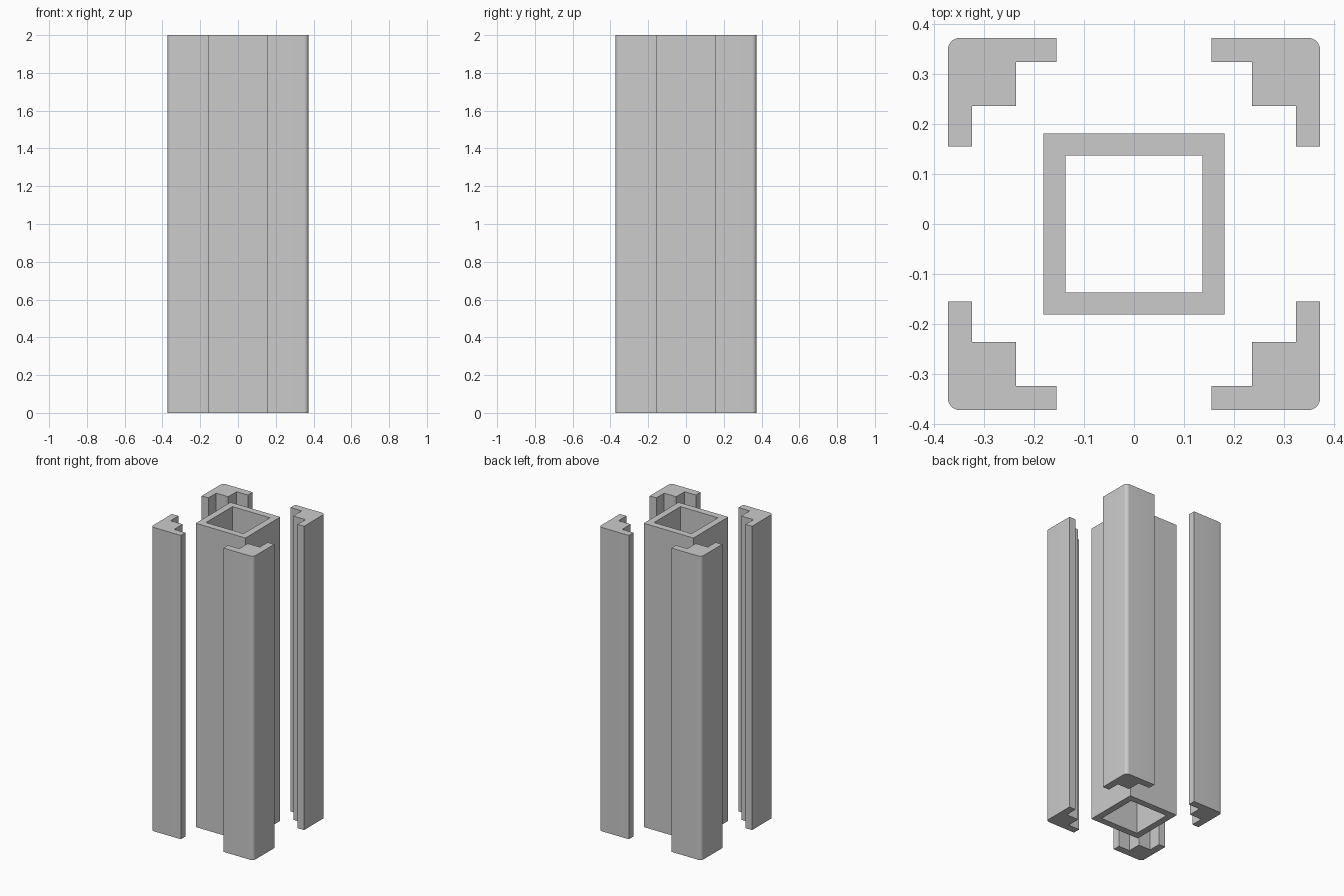
import bpy
import bmesh
from math import sin, cos, pi

HEIGHT = 2.0
OUTER = 0.373      # half width of the whole section
ARM_IN = 0.325     # inner face of the thin arms
BLOCK_IN = 0.237   # inner face of the solid corner block
ARM_END = 0.155    # tip of the arms
RADIUS = 0.023     # rounded outer corner
TUBE_OUT, TUBE_IN = 0.181, 0.137

cube = bpy.data.objects.get("Cube")
if cube:
    bpy.data.objects.remove(cube, do_unlink=True)

grey = bpy.data.materials.new("plain grey")
grey.use_nodes = True
COLOUR = (0.6, 0.6, 0.6, 1)
grey.diffuse_color = COLOUR
grey.node_tree.nodes["Principled BSDF"].inputs["Base Color"].default_value = COLOUR


def finish(name, bm):
    bmesh.ops.recalc_face_normals(bm, faces=bm.faces)
    mesh = bpy.data.meshes.new(name)
    bm.to_mesh(mesh)
    bm.free()
    mesh.materials.append(grey)
    obj = bpy.data.objects.new(name, mesh)
    bpy.context.collection.objects.link(obj)
    bpy.ops.object.select_all(action='DESELECT')
    obj.select_set(True)
    bpy.context.view_layer.objects.active = obj
    bpy.ops.object.shade_smooth_by_angle(angle=pi / 6)


def extrude_up(bm, faces):
    result = bmesh.ops.extrude_face_region(bm, geom=faces, use_keep_orig=True)
    verts = [g for g in result["geom"] if isinstance(g, bmesh.types.BMVert)]
    bmesh.ops.translate(bm, verts=verts, vec=(0, 0, HEIGHT))


# Corner profile, stepped inside and rounded outside
steps = 8
centre = OUTER - RADIUS
arc = [(centre + RADIUS * cos(i * pi / 2 / steps),
        centre + RADIUS * sin(i * pi / 2 / steps)) for i in range(steps + 1)]
profile = [(OUTER, ARM_END)] + arc + [
    (ARM_END, OUTER), (ARM_END, ARM_IN), (BLOCK_IN, ARM_IN),
    (BLOCK_IN, BLOCK_IN), (ARM_IN, BLOCK_IN), (ARM_IN, ARM_END)]

# Four mirrored corner posts
for side, sx in (("left", 1), ("right", -1)):
    for end, sy in (("front", -1), ("back", 1)):
        bm = bmesh.new()
        face = bm.faces.new([bm.verts.new((x * sx, y * sy, 0)) for x, y in profile])
        extrude_up(bm, [face])
        finish(f"{end}_{side}_corner_post", bm)

# Hollow square tube in the middle
bm = bmesh.new()
corners = [(1, 1), (-1, 1), (-1, -1), (1, -1)]
rings = [[bm.verts.new((x * r, y * r, 0)) for x, y in corners] for r in (TUBE_OUT, TUBE_IN)]
outer, inner = rings
faces = [bm.faces.new((outer[i], outer[(i + 1) % 4], inner[(i + 1) % 4], inner[i]))
         for i in range(4)]
extrude_up(bm, faces)
finish("centre_tube", bm)
